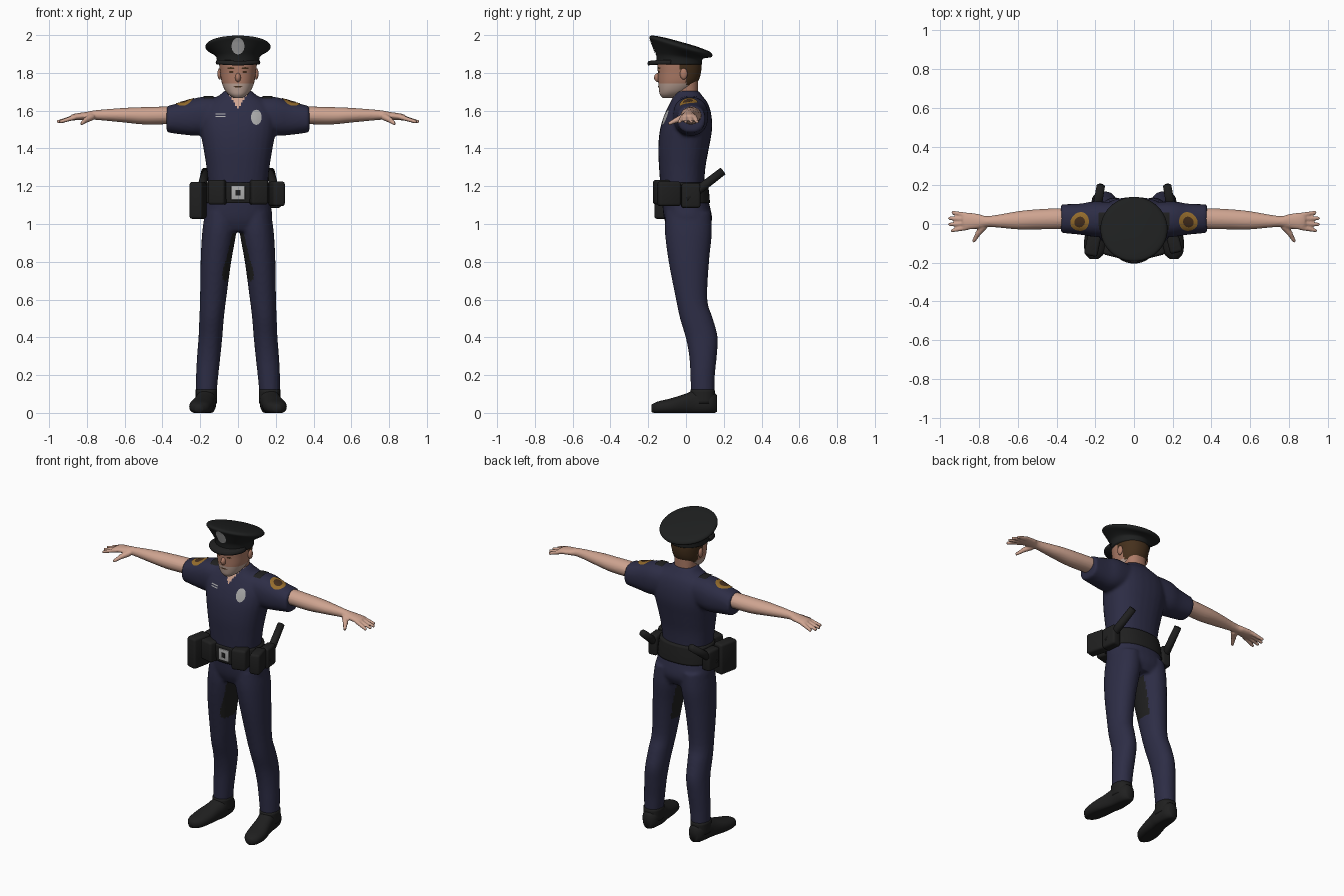
import bpy, bmesh, math
from mathutils import Vector, Matrix

if "Cube" in bpy.data.objects:
    bpy.data.objects.remove(bpy.data.objects["Cube"])


def material(name, r, g, b):
    m = bpy.data.materials.new(name)
    m.use_nodes = True
    m.diffuse_color = (r, g, b, 1)
    bsdf = next(n for n in m.node_tree.nodes if n.type == 'BSDF_PRINCIPLED')
    bsdf.inputs["Base Color"].default_value = (r, g, b, 1)
    bsdf.inputs["Roughness"].default_value = 0.8
    return m


navy = material("navy_cloth", .026, .026, .06)
black = material("black_leather", .014, .014, .014)
felt = material("cap_felt", .013, .014, .014)
skin = material("skin", .62, .37, .28)
face = material("ruddy_face", .42, .2, .135)
jaw = material("shaved_jaw", .5, .36, .3)
hair = material("brown_hair", .06, .03, .012)
gold = material("gold_patch", .3, .15, .025)
brown = material("dark_brown", .06, .028, .012)
silver = material("silver", .42, .42, .42)


def finish(name, bm, mats, smooth=True):
    bmesh.ops.recalc_face_normals(bm, faces=bm.faces[:])
    me = bpy.data.meshes.new(name)
    bm.to_mesh(me)
    bm.free()
    for m in mats:
        me.materials.append(m)
    if smooth:
        me.shade_smooth()
    ob = bpy.data.objects.new(name, me)
    bpy.context.collection.objects.link(ob)
    return ob


def bake(ob):
    """Apply all modifiers."""
    dg = bpy.context.evaluated_depsgraph_get()
    me = bpy.data.meshes.new_from_object(ob.evaluated_get(dg))
    ob.modifiers.clear()
    ob.data = me


def fuse(ob, voxel, rounds):
    """Weld overlapping volumes into one soft skin."""
    mats = list(ob.data.materials)
    r = ob.modifiers.new("weld", 'REMESH')
    r.mode = 'VOXEL'
    r.voxel_size = voxel
    s = ob.modifiers.new("soften", 'SMOOTH')
    s.iterations = rounds
    bake(ob)
    ob.data.materials.clear()
    for m in mats:
        ob.data.materials.append(m)
    ob.data.shade_smooth()


def paint(ob, rule):
    for p in ob.data.polygons:
        p.material_index = rule(p.center, p.normal)


def spline(a, b, c, d, t):
    return b + (c - a) * (t / 2) + (a * 2 - b * 5 + c * 4 - d) * (t * t / 2) + (b * 3 - a - c * 3 + d) * (t ** 3 / 2)


def loft(bm, rings, axis='z', n=28, power=2.3, steps=4):
    """Skin rings of (position, centre u, centre v, radius u, radius v) along an axis."""
    k = [Vector(r) for r in rings]
    k = [k[0]] + k + [k[-1]]
    path = [spline(*k[i:i + 4], s / steps) for i in range(len(k) - 3) for s in range(steps)] + [k[-1]]
    loops = []
    for t, cu, cv, ru, rv in path:
        loop = []
        for i in range(n):
            a = math.tau * i / n
            c, s = math.cos(a), math.sin(a)
            u = cu + ru * math.copysign(abs(c) ** (2 / power), c)
            v = cv + rv * math.copysign(abs(s) ** (2 / power), s)
            loop.append(bm.verts.new({'z': (u, v, t), 'x': (t, u, v), 'y': (u, t, v)}[axis]))
        loops.append(loop)
    for p, q in zip(loops, loops[1:]):
        for i in range(n):
            j = (i + 1) % n
            bm.faces.new((p[i], p[j], q[j], q[i]))
    bm.faces.new(loops[0])
    bm.faces.new(loops[-1])


def flip(rings, side, column):
    return [[v * side if i == column else v for i, v in enumerate(r)] for r in rings]


def tube(bm, a, b, r1, r2):
    a, b = Vector(a), Vector(b)
    m = Matrix.Translation((a + b) / 2) @ (b - a).to_track_quat('Z', 'Y').to_matrix().to_4x4()
    bmesh.ops.create_cone(bm, cap_ends=True, segments=14, radius1=r1, radius2=r2, depth=(b - a).length, matrix=m)


def ball(name, loc, size, mat):
    bm = bmesh.new()
    bmesh.ops.create_uvsphere(bm, u_segments=16, v_segments=10, radius=1,
                              matrix=Matrix.Translation(loc) @ Matrix.Diagonal((*size, 1)))
    return finish(name, bm, [mat])


def box(name, loc, size, mat, turn=0.0, bevel=.014):
    bm = bmesh.new()
    bmesh.ops.create_cube(bm, size=1, matrix=Matrix.Diagonal((*size, 1)))
    bmesh.ops.bevel(bm, geom=bm.edges[:], offset=bevel, segments=3, affect='EDGES', profile=.5)
    ob = finish(name, bm, [mat])
    ob.location = loc
    ob.rotation_euler.z = turn
    return ob


def patch(name, target, loc, facing, size, mat, lift=.004, round_off=True):
    """Thin badge moulded onto a surface."""
    bm = bmesh.new()
    bmesh.ops.create_grid(bm, x_segments=12, y_segments=12, size=1)
    for v in bm.verts:
        x, y = v.co.x, v.co.y
        if round_off:
            x, y = x * math.sqrt(1 - y * y / 2), y * math.sqrt(1 - x * x / 2)
        v.co = (x * size[0], y * size[1], 0)
    ob = finish(name, bm, [mat])
    d = Vector(facing).normalized()
    ob.rotation_euler = d.to_track_quat('Z', 'Y').to_euler()
    ob.location = Vector(loc) + d * .05
    w = ob.modifiers.new("mould", 'SHRINKWRAP')
    w.target = target
    w.wrap_method = 'PROJECT'
    w.use_project_z = True
    w.use_positive_direction = False
    w.use_negative_direction = True
    w.offset = lift
    bake(ob)


SIDES = ((1, "left"), (-1, "right"))
FRONT = (0, -1, 0)

# Shirt: torso and both sleeves
bm = bmesh.new()
loft(bm, [(1.19, 0, -.02, .155, .115), (1.3, 0, -.02, .167, .123), (1.4, 0, -.013, .183, .134),
          (1.5, 0, 0, .2, .138), (1.58, 0, .01, .2, .124), (1.64, 0, .015, .165, .1),
          (1.68, 0, .01, .1, .075), (1.705, 0, .005, .075, .062)])
for s, side in SIDES:
    loft(bm, flip([(.08, .02, 1.58, .09, .09), (.2, .025, 1.57, .092, .102),
                   (.28, .025, 1.56, .08, .088), (.378, .028, 1.555, .074, .07)], s, 0), 'x')
shirt = finish("shirt", bm, [navy, skin])
fuse(shirt, .01, 4)
paint(shirt, lambda c, n: int(c.y < -.01 and c.z > 1.61 and abs(c.x) < (c.z - 1.61) * .65))

# Trousers: hips and both legs
bm = bmesh.new()
loft(bm, [(1.22, 0, -.02, .155, .112), (1.1, 0, 0, .174, .125), (1.02, 0, .012, .18, .126), (.96, 0, .012, .13, .1)])
for s, side in SIDES:
    loft(bm, flip([(1.06, .09, .012, .085, .12), (.95, .1, .013, .09, .124), (.8, .117, .015, .081, .107),
                   (.6, .132, .03, .069, .083), (.5, .14, .055, .065, .087), (.4, .146, .083, .063, .085),
                   (.3, .155, .09, .062, .073), (.2, .163, .088, .059, .065), (.1, .168, .088, .054, .062)],
                  s, 1), power=2.1)
trousers = finish("trousers", bm, [navy, black])
fuse(trousers, .01, 4)
paint(trousers, lambda c, n: int(.7 < c.z < .96 and abs(c.x) < .09 and n.x * c.x < 0
                                 and abs(n.x) > .6 and abs(c.y) < .07))

for s, side in SIDES:
    # Shoes with a flat sole, and the ankle
    bm = bmesh.new()
    loft(bm, flip([(.163, .165, .05, .028, .045), (.13, .167, .055, .05, .06), (.05, .17, .055, .054, .066),
                   (0, .18, .047, .056, .055), (-.08, .195, .035, .062, .042), (-.15, .203, .028, .05, .032),
                   (-.182, .207, .024, .02, .02)], s, 1), 'y')
    loft(bm, flip([(.05, .168, .088, .056, .066), (.125, .168, .088, .056, .064)], s, 1))
    for v in bm.verts:
        v.co.z = max(v.co.z, 0)
    finish(side + "_shoe", bm, [black])

    # Bare arm, hand and fingers
    bm = bmesh.new()
    loft(bm, flip([(.3, .028, 1.575, .05, .045), (.375, .028, 1.575, .054, .047), (.5, .024, 1.573, .052, .046),
                   (.6, .019, 1.576, .047, .039), (.75, .013, 1.577, .028, .026), (.8, .014, 1.573, .037, .021),
                   (.86, .015, 1.567, .044, .018), (.885, .014, 1.563, .036, .014)], s, 0), 'x', n=20, power=2)
    for y, tip, reach in ((.045, .06, .94), (.025, .03, .958), (.003, -.003, .958), (-.018, -.035, .945)):
        tube(bm, (s * .86, y, 1.566), (s * reach, tip, 1.54), .0135, .009)
    tube(bm, (s * .775, -.01, 1.567), (s * .81, -.055, 1.548), .02, .014)
    tube(bm, (s * .805, -.05, 1.55), (s * .83, -.092, 1.53), .014, .009)
    arm = finish(side + "_arm", bm, [skin])
    fuse(arm, .006, 2)

    # Shoulder emblem and epaulette
    up = (s * .3, -.25, 1)
    spot = (s * .28, .01, 1.65)
    patch(side + "_emblem", shirt, spot, up, (.047, .052), gold)
    patch(side + "_emblem_centre", shirt, spot, up, (.026, .03), brown, .006)
    patch(side + "_epaulette", shirt, (s * .155, .015, 1.67), (s * .3, 0, 1), (.045, .025), black, .006, False)

    # Belt gear
    box(side + "_front_pouch", (s * .108, -.128, 1.168), (.092, .08, .13), black, s * .25)
    bm = bmesh.new()
    tube(bm, (s * .205, 0, 1.13), (s * .172, .195, 1.28), .025, .022)
    finish(side + "_baton", bm, [black])
    box(side + "_holster", (s * .195, .025, 1.15), (.06, .1, .13), black, s * .1)

box("radio_case", (-.212, -.1, 1.125), (.07, .13, .195), black, -.2)
box("side_pouch", (.205, -.09, 1.16), (.065, .12, .13), black, .25)

# Belt and buckle
bm = bmesh.new()
loft(bm, [(1.11, 0, -.005, .178, .132), (1.16, 0, -.01, .176, .133), (1.22, 0, -.015, .168, .13)], n=40)
finish("belt", bm, [black])
box("buckle", (0, -.143, 1.165), (.072, .014, .074), silver, 0, .004)
box("buckle_prong", (0, -.151, 1.165), (.026, .006, .03), black, 0, .002)

# Chest badge and name bars
patch("chest_badge", shirt, (.097, -.12, 1.565), FRONT, (.028, .04), silver)
for z in (1.57, 1.583):
    patch("name_bar", shirt, (-.093, -.12, z), FRONT, (.027, .003), silver, .004, False)

# Neck and head
bm = bmesh.new()
loft(bm, [(1.6, 0, .005, .062, .058), (1.68, 0, .003, .064, .06), (1.78, 0, 0, .068, .065)])
finish("neck", bm, [face])
bm = bmesh.new()
loft(bm, [(1.668, 0, -.09, .025, .035), (1.685, 0, -.076, .05, .062), (1.71, 0, -.06, .07, .083),
          (1.75, 0, -.043, .086, .104), (1.8, 0, -.035, .094, .114), (1.86, 0, -.035, .1, .116),
          (1.92, 0, -.035, .09, .1)], n=56, steps=6, power=2.2)
head = finish("head", bm, [face, jaw, hair])


def head_colour(c, n):
    if c.y > 0 and c.z > 1.735 or c.y > -.03 and c.z > 1.82:
        return 2
    return int(c.z < 1.745)


paint(head, head_colour)
ball("nose", (0, -.147, 1.775), (.015, .022, .024), face)
patch("mouth", head, (0, -.14, 1.727), FRONT, (.024, .004), brown, .002)
for s, side in SIDES:
    ball(side + "_ear", (s * .097, -.012, 1.795), (.012, .02, .03), face)
    patch(side + "_eye", head, (s * .036, -.14, 1.805), FRONT, (.013, .006), brown, .002)
    patch(side + "_brow", head, (s * .038, -.14, 1.825), FRONT, (.02, .005), hair, .002)

# Peaked cap: the crown rises toward the front
bm = bmesh.new()
loft(bm, [(1.845, 0, -.035, .112, .12), (1.88, 0, -.035, .114, .122), (1.9, 0, -.033, .13, .135),
          (1.93, 0, -.027, .168, .162), (1.945, 0, -.027, .171, .166), (1.957, 0, -.027, .15, .148),
          (1.964, 0, -.027, .08, .08), (1.965, 0, -.027, .01, .01)], n=48, power=2)
for v in bm.verts:
    v.co.z -= .28 * (v.co.y + .03) * min(1, max(0, (v.co.z - 1.865) / .06))
cap = finish("cap", bm, [felt])
bm = bmesh.new()
loft(bm, [(1.845, 0, -.1, .114, .1), (1.855, 0, -.1, .118, .104), (1.868, 0, -.1, .112, .098)], n=40, power=2)
for v in bm.verts:
    v.co.z -= .1 * max(0, -.15 - v.co.y)
bmesh.ops.bisect_plane(bm, geom=bm.verts[:] + bm.edges[:] + bm.faces[:], plane_co=(0, -.08, 0),
                       plane_no=(0, 1, 0), clear_outer=True)
finish("cap_visor", bm, [black])
patch("cap_badge", cap, (0, -.18, 1.942), (0, -1, .1), (.034, .042), silver)
